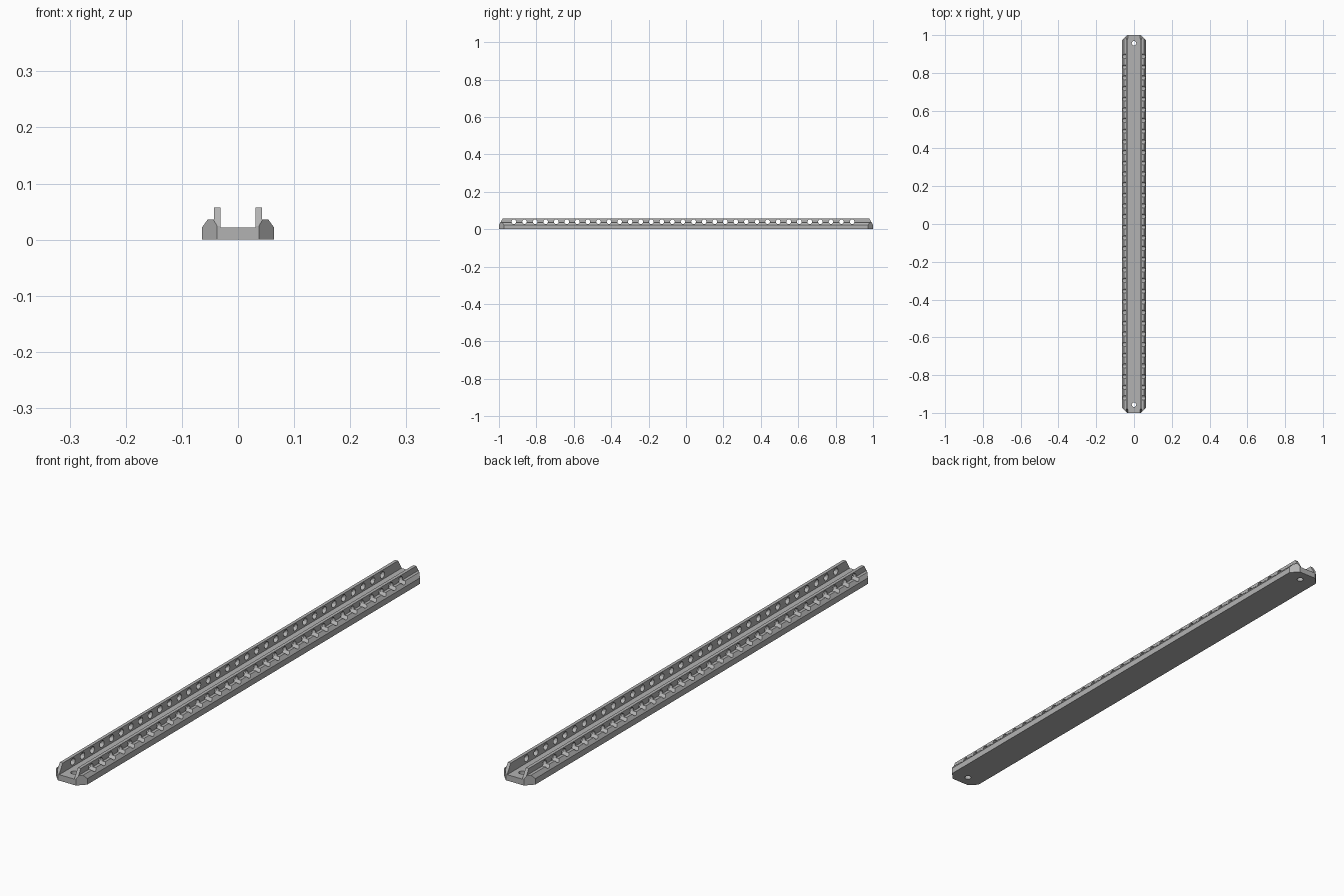
import bpy, bmesh, math
from mathutils import Vector, Matrix

cube = bpy.data.objects.get("Cube")
if cube:
    bpy.data.objects.remove(cube, do_unlink=True)

grey = bpy.data.materials.new("plain grey")
grey.use_nodes = True
grey.diffuse_color = (0.45, 0.45, 0.45, 1)
grey.node_tree.nodes["Principled BSDF"].inputs["Base Color"].default_value = (0.45, 0.45, 0.45, 1)


def make_object(name, bm):
    bmesh.ops.recalc_face_normals(bm, faces=bm.faces)
    mesh = bpy.data.meshes.new(name)
    bm.to_mesh(mesh)
    bm.free()
    mesh.materials.append(grey)
    obj = bpy.data.objects.new(name, mesh)
    bpy.context.collection.objects.link(obj)
    return obj


def slice_off(bm, point, normal):
    """Remove everything beyond a plane and close the cut."""
    cut = bmesh.ops.bisect_plane(bm, geom=bm.verts[:] + bm.edges[:] + bm.faces[:],
                                 plane_co=point, plane_no=Vector(normal).normalized(),
                                 clear_outer=True)
    edges = [e for e in cut["geom_cut"] if isinstance(e, bmesh.types.BMEdge)]
    bmesh.ops.holes_fill(bm, edges=edges, sides=0)


# Channel profile: base, bevelled side, ledge, upright wall and floor
half = [(0.064, 0), (0.064, 0.022), (0.054, 0.036), (0.043, 0.036),
        (0.043, 0.057), (0.031, 0.057), (0.031, 0.022)]
profile = half + [(-x, z) for x, z in reversed(half)]
bm = bmesh.new()
end = bm.faces.new([bm.verts.new((x, -1, z)) for x, z in profile])
body = bmesh.ops.extrude_face_region(bm, geom=[end])
bmesh.ops.translate(bm, vec=(0, 2, 0),
                    verts=[v for v in body["geom"] if isinstance(v, bmesh.types.BMVert)])
bmesh.ops.recalc_face_normals(bm, faces=bm.faces)

# Sloped wall ends and clipped corners
for sy in (-1, 1):
    slice_off(bm, (0, sy, 0.024), (0, 0.033 * sy, 0.02))
    for sx in (-1, 1):
        slice_off(bm, (0.037 * sx, sy, 0), (0.028 * sx, 0.027 * sy, 0))
rail = make_object("slotted_rail", bm)

# Row of cross holes, which also groove the ledges
bm = bmesh.new()
for i in range(33):
    place = Matrix.Translation((0, -0.92 + 0.0565 * i, 0.04)) @ Matrix.Rotation(math.pi / 2, 4, 'Y')
    bmesh.ops.create_cone(bm, cap_ends=True, segments=12, radius1=0.0125, radius2=0.0125,
                          depth=0.2, matrix=place)
# Mounting holes through the floor
for y in (-0.957, 0.957):
    bmesh.ops.create_cone(bm, cap_ends=True, segments=12, radius1=0.012, radius2=0.012,
                          depth=0.05, matrix=Matrix.Translation((0, y, 0.01)))
cutter = make_object("hole_cutter", bm)
cutter.hide_render = True

holes = rail.modifiers.new("holes", 'BOOLEAN')
holes.operation = 'DIFFERENCE'
holes.solver = 'EXACT'
holes.object = cutter

# Bake the holes and drop the cutter
bpy.context.view_layer.objects.active = rail
rail.select_set(True)
bpy.ops.object.modifier_apply(modifier=holes.name)
bpy.data.objects.remove(cutter, do_unlink=True)
